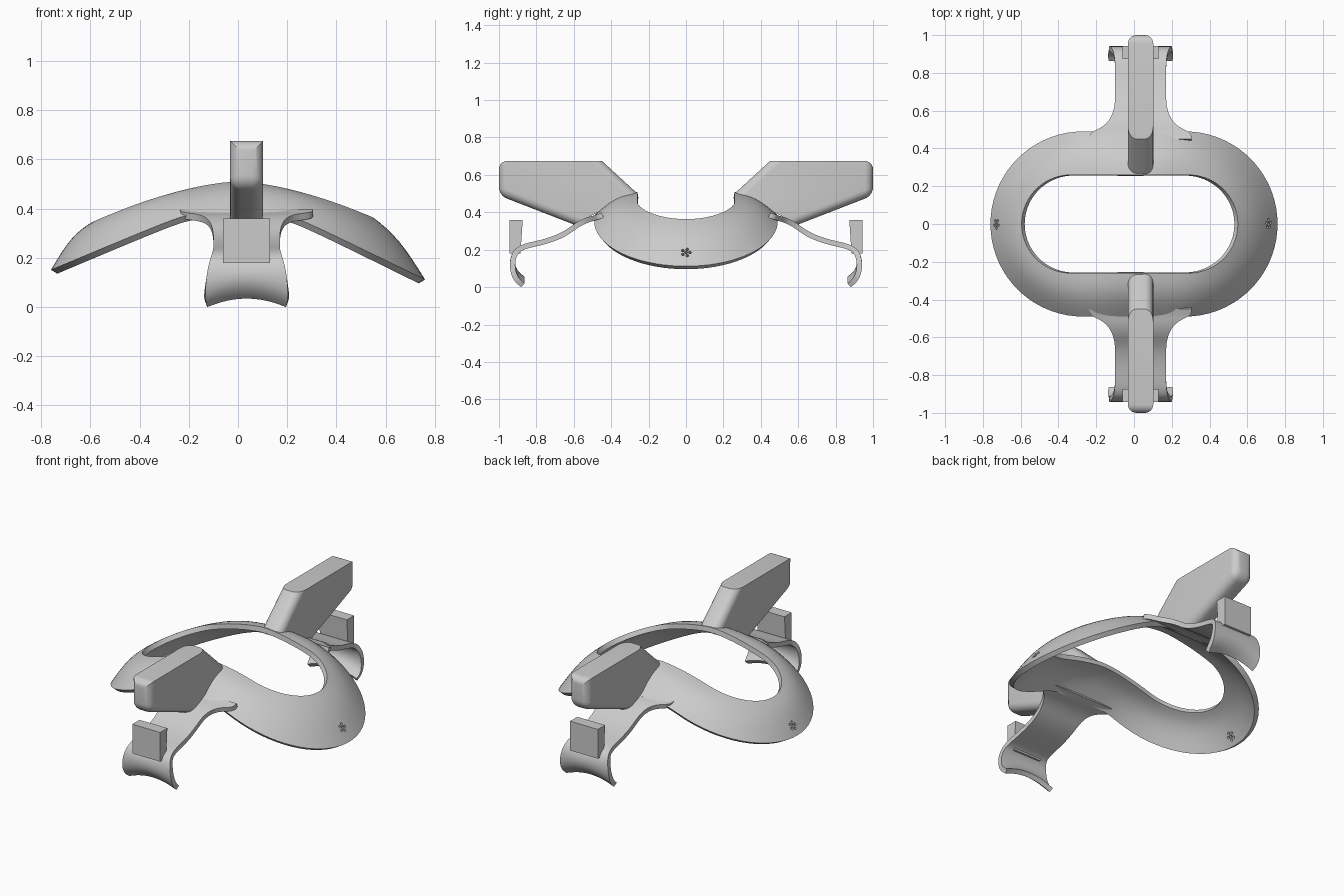
import bpy, bmesh, math
from mathutils import Vector, Matrix

if "Cube" in bpy.data.objects:
    bpy.data.objects.remove(bpy.data.objects["Cube"])

CX = 0.035  # centre line of the fins and straps


def make(name, bm):
    me = bpy.data.meshes.new(name)
    bm.to_mesh(me)
    bm.free()
    ob = bpy.data.objects.new(name, me)
    bpy.context.collection.objects.link(ob)
    return ob


def finish(ob, angle=35):
    # bake modifiers, then smooth while keeping hard rims
    dg = bpy.context.evaluated_depsgraph_get()
    me = bpy.data.meshes.new_from_object(ob.evaluated_get(dg))
    ob.modifiers.clear()
    ob.data = me
    bpy.ops.object.select_all(action='DESELECT')
    ob.select_set(True)
    bpy.context.view_layer.objects.active = ob
    bpy.ops.object.shade_smooth_by_angle(angle=math.radians(angle))


def sheet(name, rows, closed=False):
    # grid surface with normals facing up at its first face
    bm = bmesh.new()
    vs = [[bm.verts.new(p) for p in r] for r in rows]
    n = len(vs)
    for i in range(n if closed else n - 1):
        a, b = vs[i], vs[(i + 1) % n]
        for j in range(len(a) - 1):
            bm.faces.new((a[j], b[j], b[j + 1], a[j + 1]))
    bm.normal_update()
    bm.faces.ensure_lookup_table()
    if bm.faces[0].normal.z < 0:
        bmesh.ops.reverse_faces(bm, faces=bm.faces[:])
    return make(name, bm)


def solidify(ob, t):
    m = ob.modifiers.new("thickness", 'SOLIDIFY')
    m.thickness = t
    m.offset = -1
    m.use_even_offset = True


def stadium(x0, x1, r, n_line=14, n_arc=36):
    pts = []
    for sgn, cx, other in ((1, x1, x0), (-1, x0, x1)):
        for i in range(n_arc):
            a = -math.pi / 2 + math.pi * i / n_arc
            pts.append((cx + sgn * r * math.cos(a), sgn * r * math.sin(a)))
        for i in range(n_line):
            pts.append((cx + (other - cx) * i / n_line, sgn * r))
    return pts


# saddle-shaped ring
def z_in(x):
    return 0.51 - 0.155 * (abs(x) / 0.57) ** 1.6


def z_out(x):
    k = 0.42 if x < 0 else 0.49
    d = abs(x) - 0.2
    return 0.385 - k * 0.5 * (d + math.sqrt(d * d + 0.004)) + 0.002


rows = []
for (xi, yi), (xo, yo) in zip(stadium(-0.335, 0.29, 0.26), stadium(-0.27, 0.27, 0.49)):
    row = []
    for j in range(9):
        s = j / 8
        row.append((xi + (xo - xi) * s, yi + (yo - yi) * s,
                    z_in(xi) * (1 - s) + z_out(xo) * s + 0.028 * math.sin(math.pi * s)))
    rows.append(row)
ring = sheet("saddle_ring", rows, closed=True)
solidify(ring, 0.03)

# flower-shaped groups of vent holes at both ends
bm = bmesh.new()
for sx, px, pz in ((1, 0.705, 0.18), (-1, -0.725, 0.20)):
    nrm = Vector((sx * 0.8, 0, 0.6))
    frame = Matrix.Translation((px, 0, pz)) @ nrm.to_track_quat('Z', 'Y').to_matrix().to_4x4()
    spots = [(0, 0)] + [(0.021 * math.cos(math.tau * i / 5), 0.021 * math.sin(math.tau * i / 5))
                        for i in range(5)]
    for u, v in spots:
        bmesh.ops.create_cone(bm, cap_ends=True, segments=12, radius1=0.008, radius2=0.008,
                              depth=0.16, matrix=frame @ Matrix.Translation((u, v, 0)))
cutter = make("vent_hole_cutter", bm)
cutter.hide_render = True
mod = ring.modifiers.new("vents", 'BOOLEAN')
mod.operation = 'DIFFERENCE'
mod.solver = 'EXACT'
mod.object = cutter
finish(ring)
bpy.data.objects.remove(cutter)

# strap: (y, z, half width) along the upper surface, ending in a flared hook
STRAP = [(0.45, 0.398, 0.27), (0.485, 0.385, 0.27), (0.505, 0.38, 0.215), (0.54, 0.37, 0.17),
         (0.59, 0.345, 0.145), (0.64, 0.305, 0.135), (0.70, 0.275, 0.135), (0.78, 0.25, 0.135),
         (0.86, 0.235, 0.135), (0.915, 0.21, 0.143), (0.94, 0.16, 0.158), (0.943, 0.10, 0.166),
         (0.93, 0.05, 0.168), (0.905, 0.018, 0.166), (0.88, 0.0, 0.16)]
# fin outline in (y, z)
FIN = [(0.265, 0.505), (0.45, 0.675), (1.0, 0.675), (1.0, 0.49), (0.60, 0.335)]

for side, s in (("front", -1), ("back", 1)):
    rows = []
    for y, z, w in STRAP:
        lift = 0.035 * max(0, min(1, (0.16 - z) / 0.12))
        rows.append([(CX + w * u / 4, s * y, z + lift * (1 - (u / 4) ** 2)) for u in range(-4, 5)])
    strap = sheet(side + "_strap", rows)
    sub = strap.modifiers.new("smooth", 'SUBSURF')
    sub.levels = sub.render_levels = 2
    sub.boundary_smooth = 'PRESERVE_CORNERS'
    solidify(strap, 0.028)
    finish(strap)

    # upright tab on the hook
    bm = bmesh.new()
    bmesh.ops.create_cube(bm, size=1, matrix=Matrix.Translation((CX, s * 0.908, 0.27))
                          @ Matrix.Diagonal((0.19, 0.07, 0.18, 1)))
    for v in bm.verts:
        if v.co.z < 0.27 and abs(v.co.y) < 0.9:
            v.co.y += s * 0.012
    make(side + "_tab", bm)

    # thick fin, rounded everywhere except along its flat top
    bm = bmesh.new()
    a = [bm.verts.new((CX - 0.067, s * y, z)) for y, z in FIN]
    b = [bm.verts.new((CX + 0.067, s * y, z)) for y, z in FIN]
    n = len(FIN)
    bm.faces.new(a)
    bm.faces.new(b[::-1])
    for i in range(n):
        bm.faces.new((a[i], b[i], b[(i + 1) % n], a[(i + 1) % n]))
    bmesh.ops.recalc_face_normals(bm, faces=bm.faces[:])
    edges = [bm.edges.get((v[i], v[i + 1])) for v in (a, b) for i in (0, 2, 3)]
    edges += [bm.edges.get((a[i], b[i])) for i in (2, 3)]
    bmesh.ops.bevel(bm, geom=edges, offset=0.045, segments=6, profile=0.5,
                    affect='EDGES', clamp_overlap=True)
    finish(make(side + "_fin", bm), 30)
